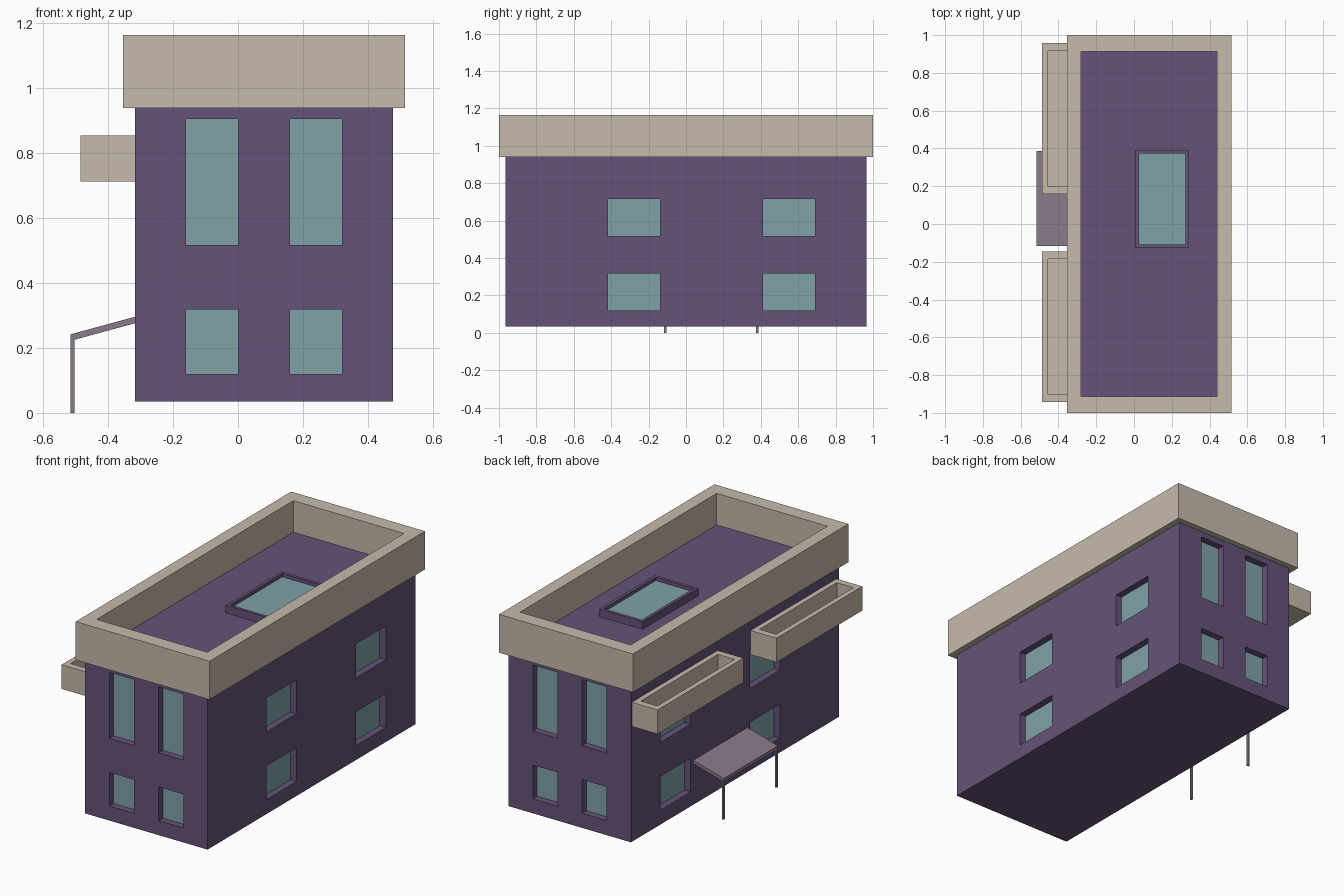
import bpy
import bmesh
from mathutils import Vector

cube = bpy.data.objects.get("Cube")
if cube:
    bpy.data.objects.remove(cube, do_unlink=True)


def material(name, rgb):
    mat = bpy.data.materials.new(name)
    mat.use_nodes = True
    mat.diffuse_color = (*rgb, 1)
    mat.node_tree.nodes["Principled BSDF"].inputs["Base Color"].default_value = (*rgb, 1)
    return mat


PURPLE = material("purple wall", (0.133, 0.086, 0.19))
BEIGE = material("beige trim", (0.57, 0.49, 0.41))
GLASS = material("teal glass", (0.215, 0.365, 0.395))
MAUVE = material("mauve canopy", (0.25, 0.195, 0.25))


def add_box(bm, lo, hi):
    lo, hi = Vector(lo), Vector(hi)
    for v in bmesh.ops.create_cube(bm, size=1)["verts"]:
        v.co = Vector([b if c > 0 else a for a, b, c in zip(lo, hi, v.co)])


def finish(name, bm, *mats):
    bmesh.ops.recalc_face_normals(bm, faces=bm.faces)
    mesh = bpy.data.meshes.new(name)
    bm.to_mesh(mesh)
    bm.free()
    for mat in mats:
        mesh.materials.append(mat)
    obj = bpy.data.objects.new(name, mesh)
    bpy.context.collection.objects.link(obj)
    return obj


def boxes(name, spans, *mats):
    bm = bmesh.new()
    for lo, hi in spans:
        add_box(bm, lo, hi)
    return finish(name, bm, *mats)


def tray(name, lo, hi, rim, depth, rim_mat, floor_mat):
    """Box with a sunken top: rim widths in x and y, floor in its own colour."""
    bm = bmesh.new()
    add_box(bm, lo, hi)
    bm.normal_update()
    floor = max(bm.faces, key=lambda f: f.calc_center_median().z)
    mid = floor.calc_center_median()
    for z in (hi[2], hi[2] - depth):
        bmesh.ops.inset_individual(bm, faces=[floor], thickness=0.001)
        for v in floor.verts:
            v.co = [lo[i] + rim[i] if v.co[i] < mid[i] else hi[i] - rim[i]
                    for i in (0, 1)] + [z]
    floor.material_index = 1
    return finish(name, bm, rim_mat, floor_mat)


# Body size and window layout
X0, X1, Y, Z0, Z1 = -0.318, 0.478, 0.965, 0.035, 0.96
RECESS, PANE = 0.045, 0.005
END_COLS = [(-0.16, 0.0), (0.16, 0.32)]
SIDE_COLS = [(-0.418, -0.14), (0.413, 0.69)]
LOW, HIGH, TALL = (0.12, 0.318), (0.518, 0.717), (0.518, 0.906)


def window_boxes(near, far):
    """Boxes from depth near to depth far inside each wall opening."""
    out = []
    for a, b in END_COLS:
        for s, t in (LOW, TALL):
            out.append(((a, -Y + near, s), (b, -Y + far, t)))
            out.append(((a, Y - far, s), (b, Y - near, t)))
    for a, b in SIDE_COLS:
        for s, t in (LOW, HIGH):
            out.append(((X0 + near, a, s), (X0 + far, b, t)))
            out.append(((X1 - far, a, s), (X1 - near, b, t)))
    return out


# Walls with recessed openings
walls = boxes("walls", [((X0, -Y, Z0), (X1, Y, Z1))], PURPLE)
cutter = boxes("window_cutter", window_boxes(-0.05, RECESS), PURPLE)
cutter.hide_render = True
cut = walls.modifiers.new("openings", "BOOLEAN")
cut.operation = "DIFFERENCE"
cut.solver = "EXACT"
cut.object = cutter
bpy.context.view_layer.objects.active = walls
bpy.ops.object.modifier_apply(modifier=cut.name)
bpy.data.objects.remove(cutter, do_unlink=True)

# Window panes at the back of the openings
boxes("window_panes", window_boxes(RECESS - PANE, RECESS), GLASS)

# Roof parapet and skylight
tray("roof_parapet", (-0.355, -1, 0.94), (0.515, 1, 1.165),
     (0.075, 0.087), 0.185, BEIGE, PURPLE)
tray("skylight", (0.008, -0.126, 0.975), (0.29, 0.392, 1.025),
     (0.018, 0.018), 0.02, PURPLE, GLASS)

# Planter boxes on the entrance side
for name, y0 in (("front_planter", -0.943), ("back_planter", 0.16)):
    tray(name, (-0.486, y0, 0.713), (X0, y0 + 0.797, 0.855),
         (0.03, 0.04), 0.1, BEIGE, BEIGE)

# Sloping entrance canopy on two posts
CX, CY0, CY1 = -0.516, -0.117, 0.387
bm = bmesh.new()
add_box(bm, (CX, CY0, 0.222), (X0, CY1, 0.242))
for v in bm.verts:
    if v.co.x > CX + 0.01:
        v.co.z += 0.054
finish("entrance_canopy", bm, MAUVE)
boxes("canopy_posts", [((CX, y, 0), (CX + 0.012, y + 0.012, 0.23))
                       for y in (CY0, CY1 - 0.012)], MAUVE)
